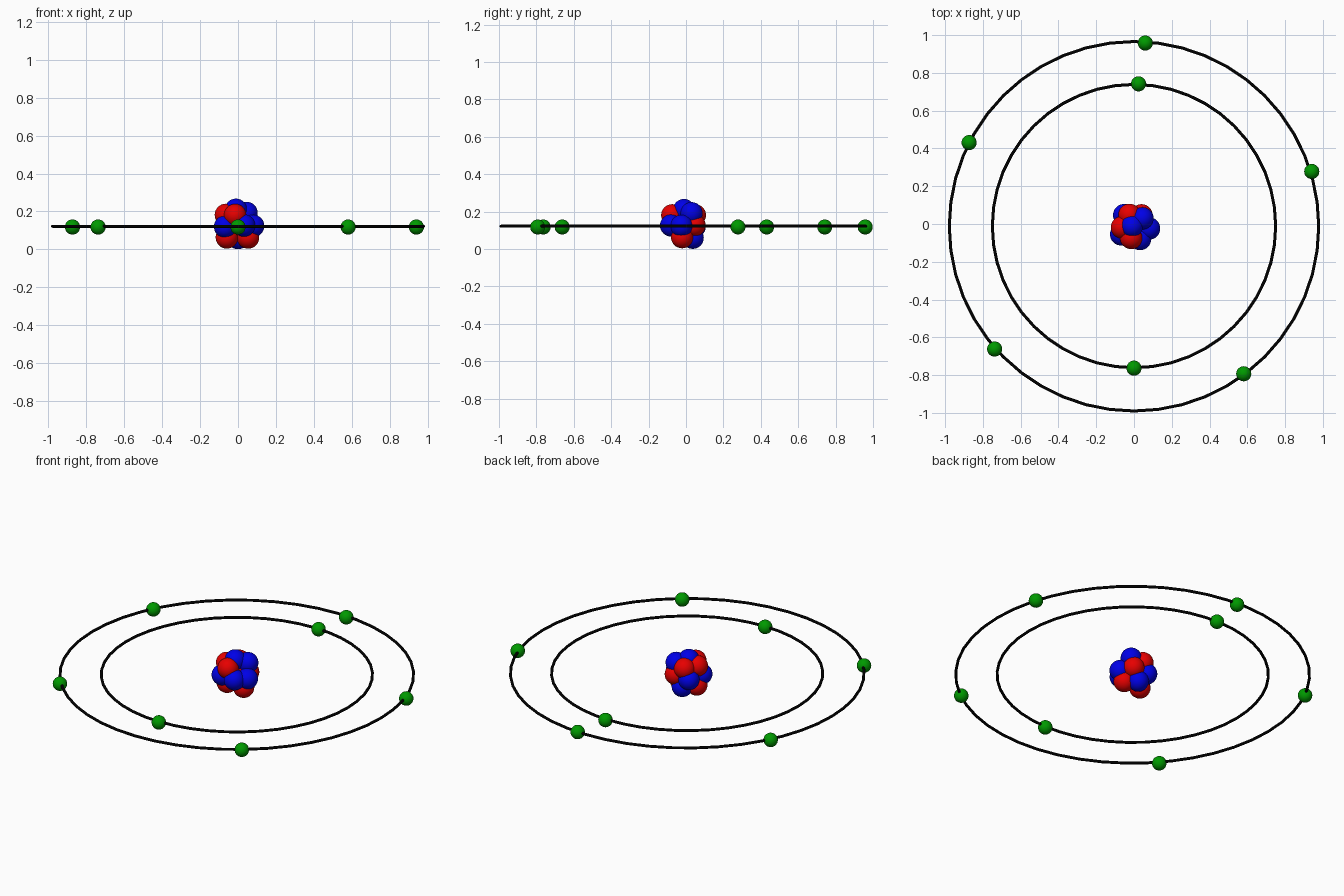
import bpy, math

if "Cube" in bpy.data.objects:
    bpy.data.objects.remove(bpy.data.objects["Cube"])


def material(name, rgb):
    m = bpy.data.materials.new(name)
    m.diffuse_color = (*rgb, 1)
    m.use_nodes = True
    m.node_tree.nodes["Principled BSDF"].inputs["Base Color"].default_value = m.diffuse_color
    return m


RED = material("red", (0.8, 0, 0))
BLUE = material("blue", (0, 0, 0.8))
GREEN = material("green", (0, 0.32, 0))
BLACK = material("black", (0, 0, 0))


def finish(name, mat):
    ob = bpy.context.object
    ob.name = name
    ob.data.materials.append(mat)
    bpy.ops.object.shade_smooth()


def ball(name, loc, radius, mat):
    bpy.ops.mesh.primitive_uv_sphere_add(segments=32, ring_count=16, radius=radius, location=loc)
    finish(name, mat)


def ring(name, radius, y):
    bpy.ops.mesh.primitive_torus_add(major_radius=radius, minor_radius=0.008, major_segments=48,
                                     minor_segments=12, location=(0, y, 0.122))
    finish(name, BLACK)


# Orbit rings
ring("outer_orbit", 0.978, -0.012)
ring("inner_orbit", 0.75, -0.011)

# Electrons: five on the outer orbit, two on the inner
for x, y in [(0.06, 0.958), (0.941, 0.278), (0.581, -0.793), (-0.738, -0.662), (-0.873, 0.431),
             (0.024, 0.742), (0, -0.763)]:
    ball("electron", (x, y, 0.118), 0.04, GREEN)

# Nucleus: top, middle and bottom layers of packed balls
protons = [(-0.015, -0.074, 0.181), (-0.064, -0.018, 0.182), (-0.024, 0.048, 0.181),
           (0.04, 0.046, 0.128), (0, -0.01, 0.125),
           (-0.059, -0.02, 0.063), (0.053, -0.021, 0.063)]
neutrons = [(-0.011, -0.011, 0.209), (0.045, 0.03, 0.192),
            (0.08, -0.024, 0.124), (-0.068, -0.055, 0.12), (0.032, -0.08, 0.126),
            (-0.052, 0.047, 0.12), (0, 0.036, 0.06)]
for p in protons:
    ball("proton", p, 0.059, RED)
for p in neutrons:
    ball("neutron", p, 0.059, BLUE)
